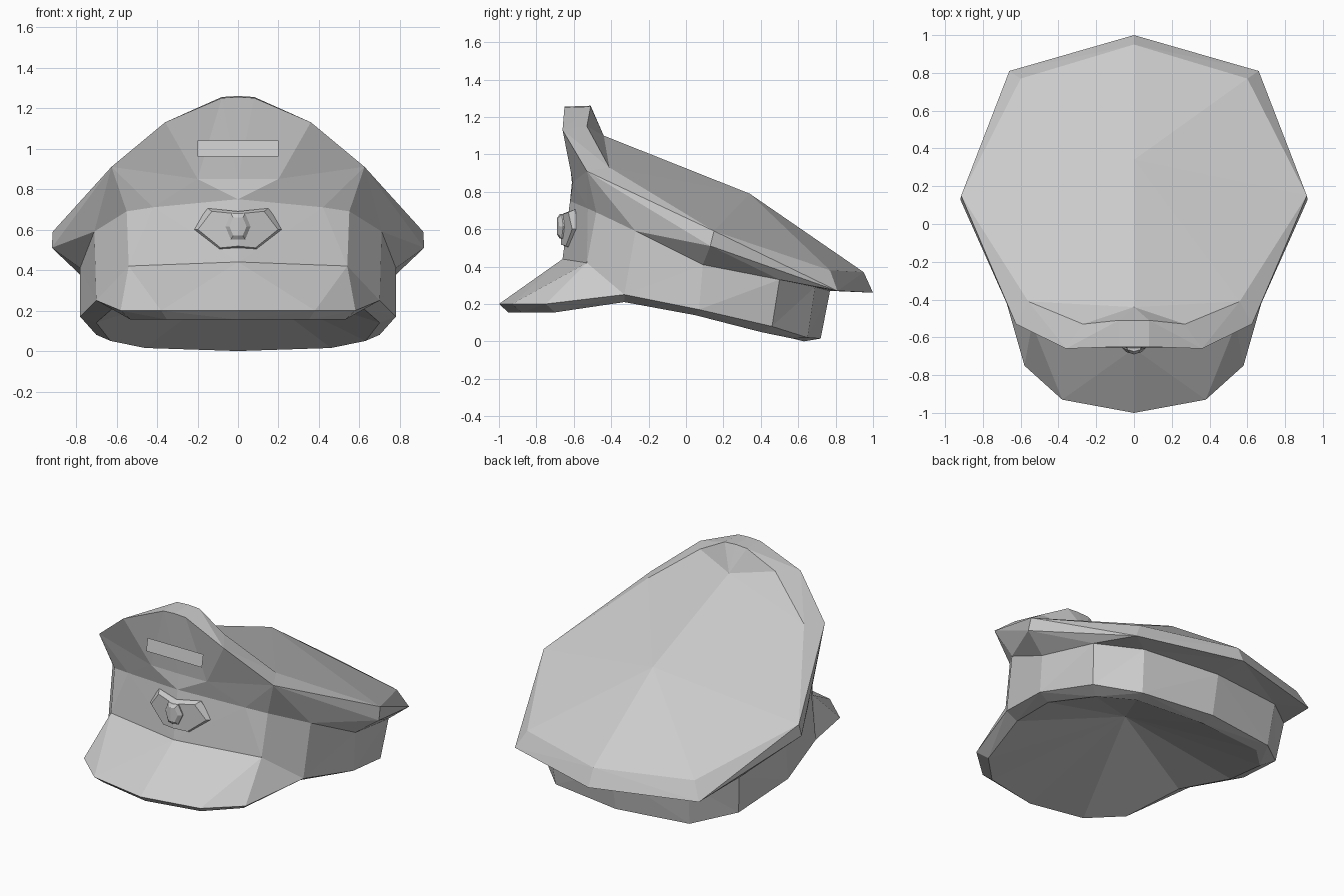
import bpy
import bmesh
from mathutils import Vector

if "Cube" in bpy.data.objects:
    bpy.data.objects.remove(bpy.data.objects["Cube"], do_unlink=True)

GREY = (0.6, 0.6, 0.6, 1)
grey = bpy.data.materials.new("light grey")
grey.use_nodes = True
grey.diffuse_color = GREY
grey.node_tree.nodes["Principled BSDF"].inputs["Base Color"].default_value = GREY


def step_upper(upper, lower, i, j):
    """Decide whether the next triangle advances along the upper row."""
    if i == len(upper) - 1:
        return False
    if j == len(lower) - 1:
        return True
    a, b = Vector(upper[i]), Vector(upper[i + 1])
    c, d = Vector(lower[j]), Vector(lower[j + 1])
    if len(upper) != len(lower):
        return (b - c).length <= (a - d).length
    # Matching rows advance in pairs, folded outward along the convex diagonal
    if i != j:
        return i < j
    return (b - a).cross(c - a).dot(d - a) <= 0


def stitch(bm, upper, lower):
    """Join two rows of points, running back to front, with outward facing triangles."""
    i = j = 0
    while i < len(upper) - 1 or j < len(lower) - 1:
        if step_upper(upper, lower, i, j):
            corners = (upper[i], upper[i + 1], lower[j])
            i += 1
        else:
            corners = (upper[i], lower[j + 1], lower[j])
            j += 1
        bm.faces.new([bm.verts.new(p) for p in corners])


def mirrored_part(name, strips):
    """Build the left half from strips of rows and mirror it across x."""
    bm = bmesh.new()
    for upper, lower in strips:
        stitch(bm, upper, lower)
    bmesh.ops.remove_doubles(bm, verts=bm.verts, dist=0.001)
    mesh = bpy.data.meshes.new(name)
    bm.to_mesh(mesh)
    bm.free()
    mesh.materials.append(grey)
    obj = bpy.data.objects.new(name, mesh)
    bpy.context.collection.objects.link(obj)
    mirror = obj.modifiers.new("mirror", "MIRROR")
    mirror.merge_threshold = 0.001


# Half outlines, each running from the back centre to the front centre
rim_outer = [(0, 1, .26), (.66, .81, .27), (.92, .13, .51), (.625, -.53, .91),
             (.36, -.66, 1.13), (.08, -.65, 1.25), (0, -.65, 1.255)]
rim_inner = [(0, .95, .37), (.6, .77, .38), (.915, .15, .59), (.56, -.41, .93),
             (.27, -.53, 1.15), (.08, -.51, 1.255), (0, -.51, 1.26)]
band_top = [(0, .77, .27), (.5, .69, .29), (.73, .5, .33), (.78, .09, .41),
            (.71, -.27, .59), (.55, -.48, .69), (.42, -.525, .71), (0, -.62, .75)]
lip_outer = [(0, .72, .015), (.48, .65, .02), (.7, .46, .08), (.78, .07, .17),
             (.7, -.33, .25), (.58, -.75, .2), (.38, -.93, .2), (0, -1, .2)]
lip_inner = [(0, .63, 0), (.46, .57, .015), (.63, .4, .05), (.7, .05, .14),
             (.62, -.33, .21), (.53, -.7, .155), (.35, -.88, .155), (0, -.95, .155)]
visor_joint = [(.54, -.53, .42), (0, -.66, .44)]
front_hollow = [(.2, -.605, .85), (0, -.61, .85)]
crown_centre, crown_dip = (0, .34, .79), (0, -.44, 1.1)

# Crown: sloping top, bevelled rim, underside and the tall hollowed front
mirrored_part("crown", [
    ([crown_centre], rim_inner[:4] + [crown_dip]),
    ([crown_dip], rim_inner[3:]),
    (rim_inner, rim_outer),
    (rim_outer[:4], band_top[:6]),
    (rim_outer[3:], front_hollow),
    ([rim_outer[3]] + front_hollow, band_top[5:]),
])

# Narrow plate on the front of the crown
mirrored_part("front_plate", [
    ([(.2, -.64, 1.04), (0, -.64, 1.04)], [(.2, -.655, .96), (0, -.655, .96)])])

# Head band, visor, bottom lip and lining
mirrored_part("head_band", [(band_top, lip_outer[:5] + visor_joint)])
mirrored_part("visor", [(visor_joint, lip_outer[4:])])
mirrored_part("bottom_lip", [(lip_outer, lip_inner)])
mirrored_part("lining", [(lip_inner, [(0, -.08, .36)])])


def plaque(name, outline, centre_z, layers):
    """Stack scaled half outlines towards the front, swept back at the sides."""
    rows = [[(x * s, y + .3 * x * s, centre_z + z * s) for x, z in outline]
            for s, y in layers]
    strips = [(front, back) for back, front in zip(rows, rows[1:])]
    strips.append(([(0, layers[-1][1], centre_z)], rows[-1]))
    mirrored_part(name, strips)


# Badge on the front of the band, with a faceted stud
plaque("badge", [(0, .09), (.15, .105), (.23, 0), (.1, -.105), (0, -.095)],
       .6, [(1, -.6), (1, -.64), (.86, -.668)])
plaque("badge_stud", [(0, .065), (.035, .065), (.062, 0), (.035, -.065), (0, -.065)],
       .615, [(1, -.65), (1, -.675), (.68, -.69)])
